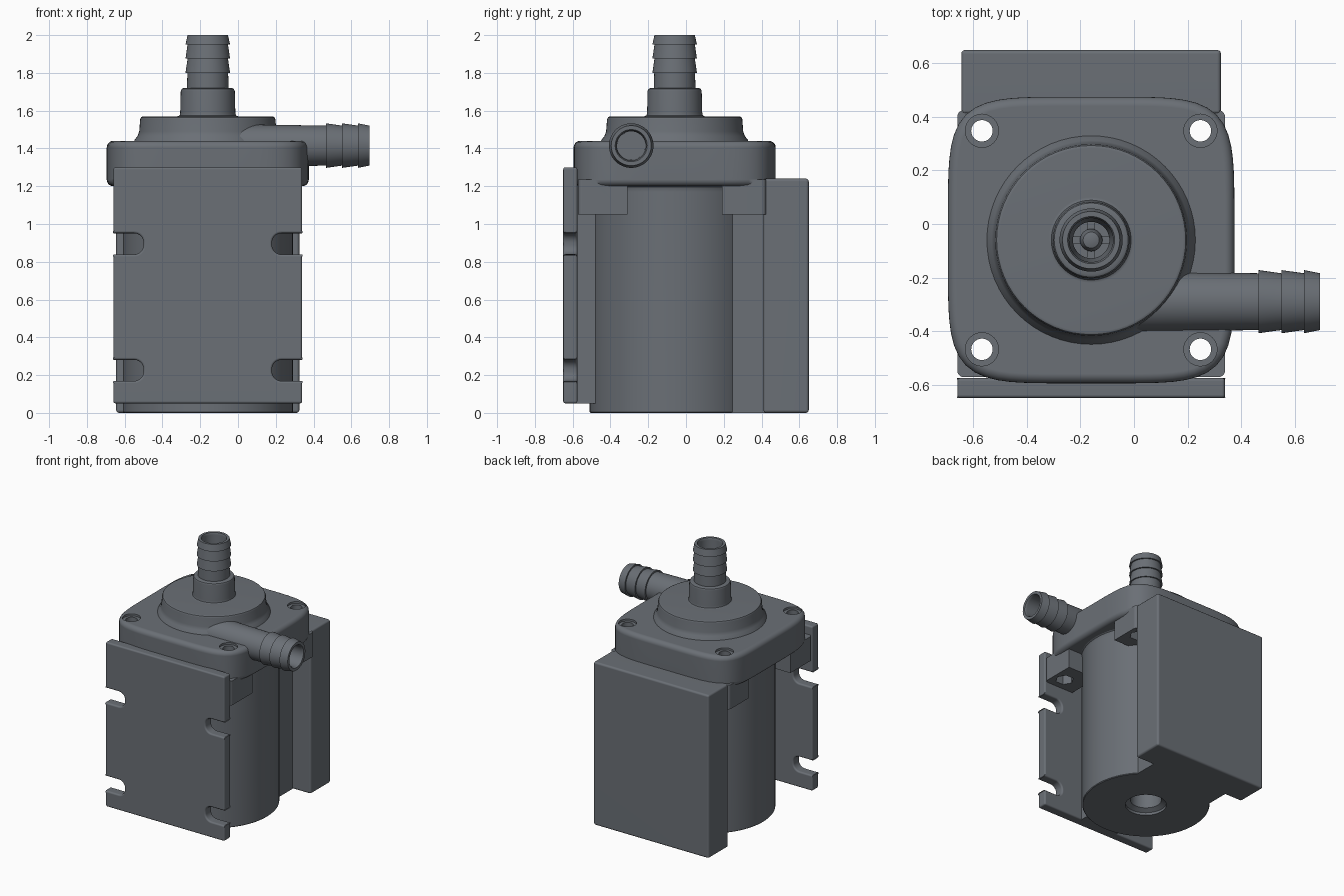
import bpy, bmesh, math
from mathutils import Matrix, Vector

if "Cube" in bpy.data.objects:
    bpy.data.objects.remove(bpy.data.objects["Cube"])

CX, CY = -0.16, -0.06            # pump axis
GREY = bpy.data.materials.new("dark_grey")
GREY.diffuse_color = (0.145, 0.16, 0.18, 1)
GREY.use_nodes = True
GREY.node_tree.nodes["Principled BSDF"].inputs["Base Color"].default_value = GREY.diffuse_color


def finish(name, bm, matrix=Matrix()):
    bmesh.ops.remove_doubles(bm, verts=bm.verts, dist=1e-5)
    bmesh.ops.recalc_face_normals(bm, faces=bm.faces)
    bm.transform(matrix)
    me = bpy.data.meshes.new(name)
    bm.to_mesh(me)
    bm.free()
    me.materials.append(GREY)
    ob = bpy.data.objects.new(name, me)
    bpy.context.collection.objects.link(ob)
    return ob


def prism(name, pts, lo, hi, front=False):
    """Extrude a 2D outline along z, or along y when front is set."""
    bm = bmesh.new()
    f = bm.faces.new([bm.verts.new((a, lo, b) if front else (a, b, lo)) for a, b in pts])
    r = bmesh.ops.extrude_face_region(bm, geom=[f])
    d = Vector((0, hi - lo, 0)) if front else Vector((0, 0, hi - lo))
    bmesh.ops.translate(bm, verts=[v for v in r['geom'] if isinstance(v, bmesh.types.BMVert)], vec=d)
    return finish(name, bm)


def lathe(name, profile, matrix=Matrix(), steps=64):
    bm = bmesh.new()
    vs = [bm.verts.new((r, 0, z)) for r, z in profile]
    es = [bm.edges.new(p) for p in zip(vs, vs[1:])]
    bmesh.ops.spin(bm, geom=vs + es, axis=(0, 0, 1), cent=(0, 0, 0),
                   angle=2 * math.pi, steps=steps)
    return finish(name, bm, matrix)


def circle(x, y, r, n=32):
    return [(x + r * math.cos(2 * math.pi * i / n), y + r * math.sin(2 * math.pi * i / n))
            for i in range(n)]


def rect(x0, x1, y0, y1, r=0.0):
    if not r:
        return [(x0, y0), (x1, y0), (x1, y1), (x0, y1)]
    out = []
    for k, (x, y) in enumerate([(x1 - r, y1 - r), (x0 + r, y1 - r), (x0 + r, y0 + r), (x1 - r, y0 + r)]):
        for i in range(9):
            a = math.pi / 2 * (k + i / 8)
            out.append((x + r * math.cos(a), y + r * math.sin(a)))
    return out


def squircle(a, n=5.2, count=96):
    out = []
    for i in range(count):
        t = 2 * math.pi * i / count
        c, s = math.cos(t), math.sin(t)
        r = a / (abs(c) ** n + abs(s) ** n) ** (1 / n)
        out.append((CX + r * c, CY + r * s))
    return out


def apply(ob, kind, **kw):
    m = ob.modifiers.new(kind, kind)
    for k, v in kw.items():
        setattr(m, k, v)
    bpy.context.view_layer.objects.active = ob
    bpy.ops.object.modifier_apply(modifier=m.name)


def boolean(ob, other, op='DIFFERENCE'):
    apply(ob, 'BOOLEAN', object=other, operation=op, solver='EXACT')
    bpy.data.objects.remove(other)


def bevel(ob, w, seg=3, clamp=True):
    apply(ob, 'BEVEL', width=w, segments=seg, limit_method='ANGLE',
          angle_limit=math.radians(40), use_clamp_overlap=clamp)


AXIS = Matrix.Translation((CX, CY, 0))
OUT = Matrix.Translation((0, -0.29, 1.415)) @ Matrix.Rotation(math.pi / 2, 4, 'Y')

# Motor body with the recess in its base
lathe("motor_body", [(0, 0.16), (0.11, 0.16), (0.11, 0.04), (0.145, 0.02), (0.145, 0),
                     (0.445, 0), (0.45, 0.005), (0.45, 1.17), (0.458, 1.195), (0.48, 1.21),
                     (0.48, 1.25), (0, 1.25)], AXIS, 96)

# Electronics box and the neck joining it to the body
box = prism("back_box", rect(-0.645, 0.325, 0.41, 0.65), 0, 1.24)
bevel(box, 0.015)
prism("back_neck", rect(CX - 0.33, CX + 0.33, 0.1, 0.43), 0, 1.22)

# Mounting plate with four slots, and its neck
plate = prism("mounting_plate", rect(-0.66, 0.34, 0.05, 1.30), -0.65, -0.575, True)
for s in (-1, 1):
    for z in (0.225, 0.895):
        x = CX + s * 0.44
        boolean(plate, prism("slot", rect(x - 0.1, x + 0.1, z - 0.056, z + 0.056, 0.05),
                             -0.8, -0.5, True))
bevel(plate, 0.012, clamp=False)
prism("plate_neck", rect(CX - 0.16, CX + 0.16, -0.6, -0.42), 0.05, 1.25)

# Pump head flange with square corner bosses
flange = prism("head_flange", squircle(0.535), 1.2, 1.44)
bevel(flange, 0.035, 5)
bosses = prism("bosses", rect(CX - 0.5, CX + 0.5, -0.572, 0.425, 0.025), 1.05, 1.235)
boolean(bosses, prism("cut_x", rect(-0.9, 0.6, CY - 0.25, CY + 0.25), 0.9, 1.5))
boolean(bosses, prism("cut_y", rect(CX - 0.25, CX + 0.25, -0.9, 0.8), 0.9, 1.5))
boolean(flange, bosses, 'UNION')
for sx in (-1, 1):
    for sy in (-1, 1):
        x, y = CX + sx * 0.408, CY + sy * 0.408
        boolean(flange, prism("hole", circle(x, y, 0.04), 0.9, 1.6))
        boolean(flange, prism("counterbore", circle(x, y, 0.062), 1.425, 1.6))
        boolean(flange, prism("nut_pocket", circle(x, y, 0.065, 6), 0.9, 1.12))
# open the flange below the inlet
boolean(flange, prism("eye", circle(CX, CY, 0.09), 1.32, 1.6))

# Volute cover and barbed inlet, one turned profile
inlet = [(0, 1.42), (0.395, 1.42), (0.388, 1.445), (0.372, 1.465), (0.363, 1.49), (0.358, 1.555),
         (0.353, 1.565), (0.343, 1.57), (0.16, 1.57), (0.149, 1.575), (0.146, 1.59),
         (0.143, 1.705), (0.138, 1.715), (0.128, 1.72), (0.11, 1.72), (0.108, 1.80)]
for z in (1.80, 1.875, 1.95):
    inlet += [(0.118, z), (0.107, min(z + 0.075, 2.0))]
inlet += [(0.088, 2.0), (0.082, 1.985), (0.08, 1.75), (0.068, 1.73), (0.068, 1.5), (0, 1.5)]
cover = lathe("cover_and_inlet", inlet, AXIS)

# Impeller hub and spokes inside the inlet
lathe("impeller_hub", [(0, 1.49), (0.042, 1.49), (0.042, 1.6), (0.03, 1.625), (0, 1.635)], AXIS, 32)
prism("spoke_x", rect(CX - 0.075, CX + 0.075, CY - 0.015, CY + 0.015), 1.49, 1.59)
prism("spoke_y", rect(CX - 0.015, CX + 0.015, CY - 0.075, CY + 0.075), 1.49, 1.59)

# Barbed outlet, turned along x; its bore runs into the head
pipe = [(0, -0.12), (0.114, -0.12), (0.111, 0.1), (0.106, 0.465)]
for x in (0.465, 0.55, 0.635):
    pipe += [(0.118, x), (0.106, min(x + 0.085, 0.695))]
pipe += [(0.085, 0.695), (0.078, 0.68), (0.075, 0.15), (0, 0.15)]
outlet = lathe("outlet", pipe, OUT, 48)
for ob in (flange, cover):
    bore = lathe("bore", [(0, 0.15), (0.078, 0.15), (0.078, 0.8), (0, 0.8)], OUT, 48)
    boolean(ob, bore)

# Smooth curved surfaces, keep crisp edges and flat faces
for ob in bpy.context.scene.objects:
    ob.select_set(True)
bpy.context.view_layer.objects.active = flange
bpy.ops.object.shade_smooth_by_angle(angle=math.radians(32))
for ob in bpy.context.scene.objects:
    ob.modifiers.new("flat_faces", 'WEIGHTED_NORMAL').keep_sharp = True
